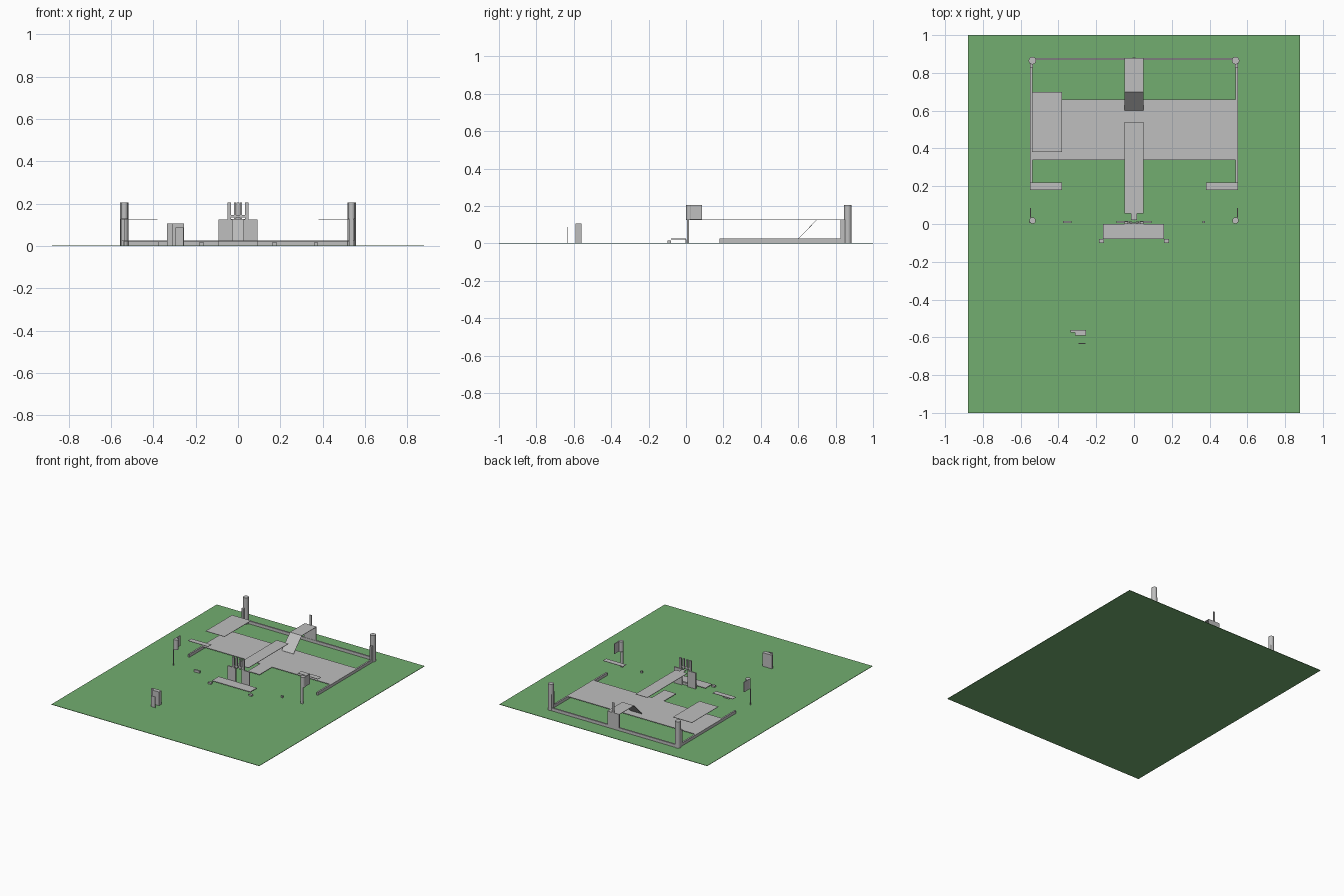
import bpy, math
from mathutils import Vector


def material(name, rgb):
    m = bpy.data.materials.new(name)
    m.diffuse_color = (*rgb, 1)
    return m


GREY = material("stone grey", (0.52, 0.52, 0.52))
GREEN = material("grass green", (0.17, 0.42, 0.16))


def box(name, x0, x1, y0, y1, z0, z1, mat=GREY):
    bpy.ops.mesh.primitive_cube_add(size=1, location=((x0 + x1) / 2, (y0 + y1) / 2, (z0 + z1) / 2))
    o = bpy.context.object
    o.name = name
    o.scale = (x1 - x0, y1 - y0, z1 - z0)
    bpy.ops.object.transform_apply(location=False, rotation=False, scale=True)
    o.data.materials.append(mat)
    return o


def sided_box(name, s, x0, x1, *rest):
    # box on the left (s = -1) or right (s = 1)
    a, b = sorted((s * x0, s * x1))
    return box(name, a, b, *rest)


def tower(name, x, y, r, z0, z1):
    bpy.ops.mesh.primitive_cylinder_add(vertices=16, radius=r, depth=z1 - z0, location=(x, y, (z0 + z1) / 2))
    o = bpy.context.object
    o.name = name
    o.data.materials.append(GREY)
    bpy.ops.object.shade_smooth_by_angle()


def slope(name, x0, x1, low, high, t=0.003):
    # thin sloping plate between two (y, z) points
    (ya, za), (yb, zb) = low, high
    pts = [(x, y, z + d) for d in (0, -t) for x, y, z in
           ((x0, ya, za), (x1, ya, za), (x1, yb, zb), (x0, yb, zb))]
    me = bpy.data.meshes.new(name)
    me.from_pydata(pts, [], [(0, 1, 2, 3), (7, 6, 5, 4), (0, 4, 5, 1),
                             (1, 5, 6, 2), (2, 6, 7, 3), (3, 7, 4, 0)])
    o = bpy.data.objects.new(name, me)
    bpy.context.collection.objects.link(o)
    me.materials.append(GREY)


# grass field
box("grass_field", -0.88, 0.88, -1, 1, 0, 0.003, GREEN)

# courtyard floor with path under the bridge
box("courtyard_floor", -0.54, 0.55, 0.34, 0.66, 0.021, 0.025)
box("courtyard_path", -0.05, 0.05, 0.19, 0.34, 0.021, 0.025)

# raised decks, all thin
box("left_deck", -0.54, -0.38, 0.38, 0.70, 0.125, 0.128)
box("bridge_deck", -0.05, 0.05, 0.055, 0.54, 0.125, 0.128)
box("bridge_neck", -0.016, 0.016, 0.02, 0.055, 0.125, 0.128)
box("back_deck", -0.05, 0.05, 0.70, 0.88, 0.125, 0.128)
slope("back_ramp", -0.05, 0.05, (0.60, 0.026), (0.70, 0.128))

# back wall and back gate
box("back_low_wall", -0.54, 0.54, 0.868, 0.88, 0.003, 0.025)
box("back_gate_wall", -0.05, 0.05, 0.87, 0.88, 0.003, 0.125)
box("back_gate_post", -0.008, 0.008, 0.875, 0.881, 0.128, 0.205)

for s, side in ((-1, "left"), (1, "right")):
    # side walls, walkways and rear corner towers
    sided_box(side + "_low_wall", s, 0.538, 0.55, 0.18, 0.87, 0.003, 0.025)
    sided_box(side + "_front_walkway", s, 0.38, 0.55, 0.18, 0.22, 0.125, 0.128)
    tower(side + "_rear_tower", s * 0.538, 0.865, 0.02, 0.003, 0.205)
    sided_box(side + "_rear_side_stub", s, 0.535, 0.55, 0.825, 0.865, 0.003, 0.128)
    sided_box(side + "_rear_back_stub", s, 0.522, 0.54, 0.868, 0.88, 0.003, 0.128)
    # front corner towers on thin supports
    tower(side + "_front_tower", s * 0.537, 0.018, 0.017, 0.128, 0.205)
    sided_box(side + "_front_fin", s, 0.545, 0.551, 0.02, 0.085, 0.128, 0.205)
    # front gate walls and turret posts
    sided_box(side + "_gate_wall", s, 0.025, 0.092, 0.005, 0.015, 0.003, 0.125)
    sided_box(side + "_gate_outer_post", s, 0.033, 0.05, 0.0, 0.012, 0.125, 0.205)
    sided_box(side + "_gate_inner_post", s, 0.01, 0.02, 0.0, 0.012, 0.125, 0.205)
    # small feet beside the entrance platform
    sided_box(side + "_entrance_foot", s, 0.16, 0.185, -0.1, -0.08, 0.003, 0.015)

box("left_front_support", -0.555, -0.549, 0.005, 0.012, 0.003, 0.128)
box("right_front_support", 0.525, 0.545, 0.005, 0.015, 0.003, 0.128)
box("gate_crossbar", -0.05, 0.05, 0.003, 0.009, 0.135, 0.145)
box("gate_threshold", -0.04, 0.04, -0.002, 0.002, 0.003, 0.02)

# entrance platform
box("entrance_platform", -0.165, 0.16, -0.08, 0.0, 0.021, 0.025)

# rubble along the missing front wall
box("left_rubble", -0.375, -0.33, 0.005, 0.017, 0.003, 0.02)
box("right_rubble", 0.362, 0.375, 0.005, 0.015, 0.003, 0.018)

# standing slabs in the field
box("slab_main", -0.335, -0.255, -0.575, -0.56, 0.003, 0.107)
box("slab_front", -0.312, -0.255, -0.59, -0.575, 0.003, 0.107)
box("slab_panel", -0.295, -0.257, -0.634, -0.631, 0.003, 0.087)
